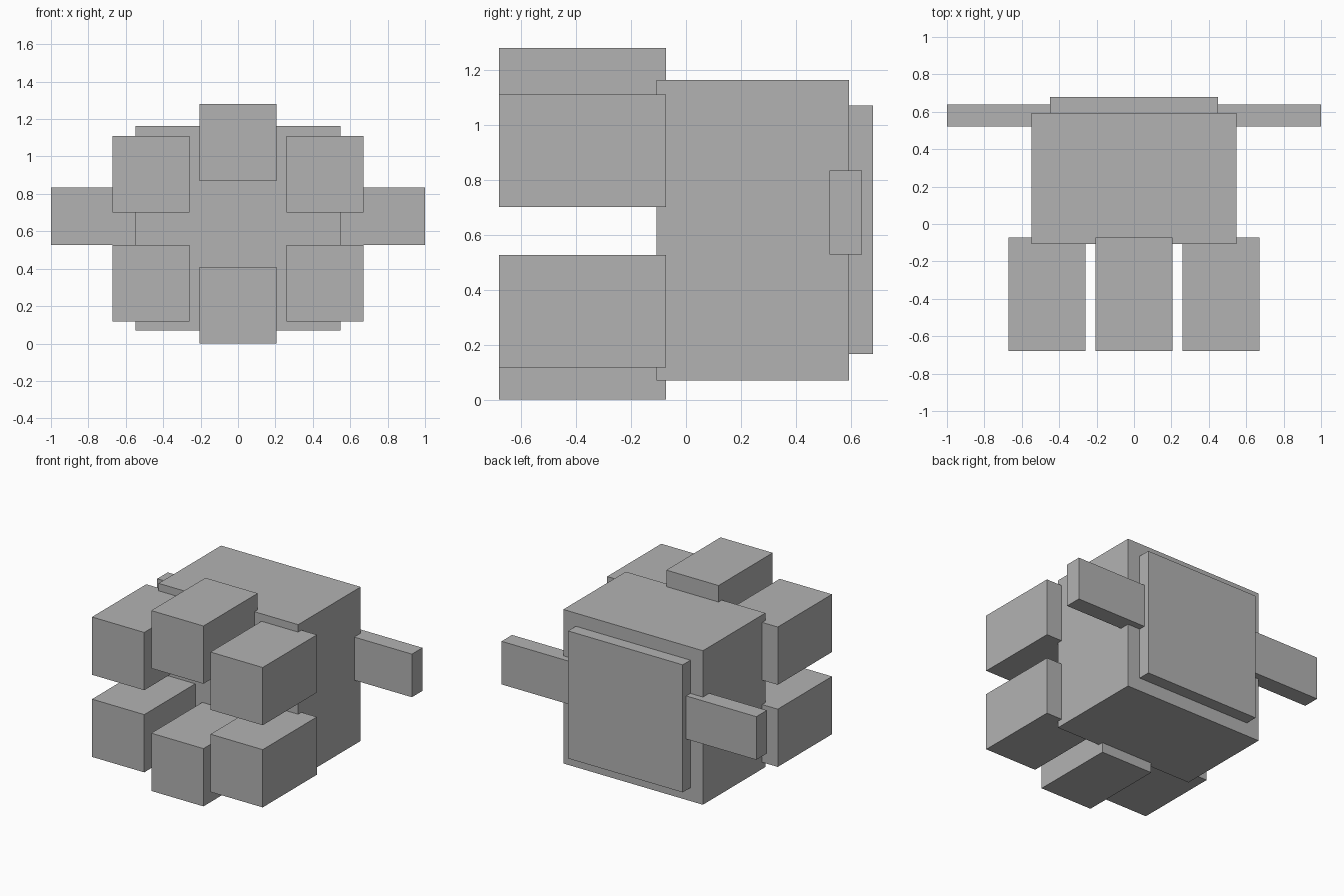
import bpy
import bmesh
from mathutils import Vector

default = bpy.data.objects.get("Cube")
if default:
    bpy.data.objects.remove(default, do_unlink=True)

# One plain grey for everything
grey = bpy.data.materials.new("plain grey")
grey.use_nodes = True
colour = (0.45, 0.45, 0.45, 1)
grey.diffuse_color = colour
grey.node_tree.nodes["Principled BSDF"].inputs["Base Color"].default_value = colour


def box(name, low, high):
    """Flat-faced box between two opposite corners."""
    low, high = Vector(low), Vector(high)
    size = high - low
    bm = bmesh.new()
    bmesh.ops.create_cube(bm, size=1)
    bmesh.ops.scale(bm, vec=size, verts=bm.verts)
    mesh = bpy.data.meshes.new(name)
    bm.to_mesh(mesh)
    bm.free()
    mesh.materials.append(grey)
    obj = bpy.data.objects.new(name, mesh)
    obj.location = (low + high) / 2
    bpy.context.collection.objects.link(obj)
    return obj


# Main body and the raised panel on its back
box("body", (-0.548, -0.108, 0.07), (0.548, 0.593, 1.163))
box("back_panel", (-0.45, 0.593, 0.165), (0.45, 0.68, 1.07))

# Side arms, running behind the panel edge
for side, s in (("left", 1), ("right", -1)):
    inner, outer = sorted((s * 0.43, s * 1.0))
    box(side + "_arm", (inner, 0.522, 0.528), (outer, 0.64, 0.834))

# Six front blocks in a ring
half = 0.205
blocks = {
    "top_block": (0, 1.075),
    "bottom_block": (0, half),
    "upper_left_block": (0.465, 0.905),
    "upper_right_block": (-0.465, 0.905),
    "lower_left_block": (0.465, 0.322),
    "lower_right_block": (-0.465, 0.322),
}
for name, (x, z) in blocks.items():
    box(name, (x - half, -0.68, z - half), (x + half, -0.072, z + half))
